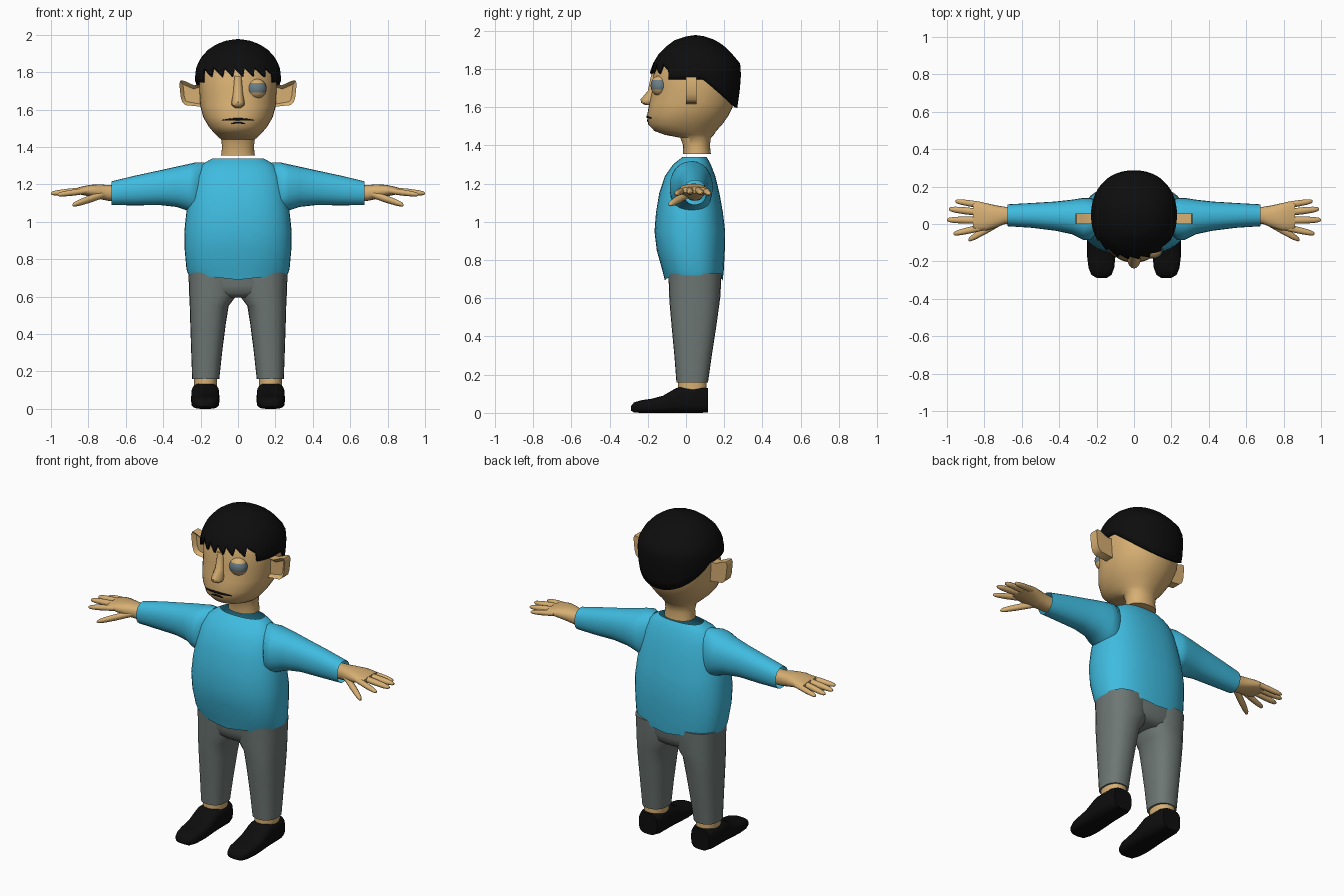
import bpy, bmesh, math
from mathutils import Vector

if "Cube" in bpy.data.objects:
    bpy.data.objects.remove(bpy.data.objects["Cube"])


def material(name, rgb):
    m = bpy.data.materials.new(name)
    m.diffuse_color = (*rgb, 1)
    m.use_nodes = True
    m.node_tree.nodes["Principled BSDF"].inputs["Base Color"].default_value = m.diffuse_color
    return m


SKIN = material("skin tan", (0.68, 0.43, 0.17))
SHIRT = material("shirt blue", (0.05, 0.50, 0.74))
TROUSER = material("trouser grey", (0.155, 0.185, 0.175))
BLACK = material("black", (0.004, 0.004, 0.004))
EYE = material("eye grey", (0.15, 0.21, 0.24))


def finish(name, bm, mats, mirror=False, solid=0, angle=50):
    bmesh.ops.recalc_face_normals(bm, faces=bm.faces)
    me = bpy.data.meshes.new(name)
    bm.to_mesh(me)
    bm.free()
    for m in mats:
        me.materials.append(m)
    me.shade_smooth()
    me.set_sharp_from_angle(angle=math.radians(angle))
    ob = bpy.data.objects.new(name, me)
    bpy.context.collection.objects.link(ob)
    if solid:
        s = ob.modifiers.new("thickness", 'SOLIDIFY')
        s.thickness, s.offset = solid, -1
    if mirror:
        ob.modifiers.new("mirror", 'MIRROR').use_clip = False
    return ob


def ring_point(a0, a1, b0, b1, th, e):
    c, s = math.cos(th), math.sin(th)
    a = math.copysign(abs(c) ** (2 / e), c)
    b = math.copysign(abs(s) ** (2 / e), s)
    return (a0 + a1) / 2 + a * (a1 - a0) / 2, (b0 + b1) / 2 + b * (b1 - b0) / 2


def loft(name, rings, mat, axis='z', n=24, e=2.0, caps=(True, True), **kw):
    """Skin over superellipse rings (t, a0, a1, b0, b1) along an axis."""
    place = {'z': lambda t, a, b: (a, b, t),
             'x': lambda t, a, b: (t, a, b),
             'y': lambda t, a, b: (a, t, b)}[axis]
    bm = bmesh.new()
    loops = [[bm.verts.new(place(r[0], *ring_point(*r[1:], 2 * math.pi * i / n, e)))
              for i in range(n)] for r in rings]
    for p, q in zip(loops, loops[1:]):
        for i in range(n):
            j = (i + 1) % n
            bm.faces.new((p[i], p[j], q[j], q[i]))
    for use, l in zip(caps, (loops[0], loops[-1])):
        if use:
            bm.faces.new(l)
    return finish(name, bm, [mat], **kw)


def sym(sections):
    return [(z, -h, h, y0, y1) for z, h, y0, y1 in sections]


def section_at(rings, z):
    for p, q in zip(rings, rings[1:]):
        if p[0] <= z <= q[0]:
            f = (z - p[0]) / (q[0] - p[0])
            return [u + (v - u) * f for u, v in zip(p, q)][1:]
    return rings[-1][1:]


# Head and neck
HE = 2.15
HEAD = sym([(1.355, .09, -.015, .13), (1.40, .085, -.015, .125), (1.44, .09, -.03, .13),
            (1.455, .107, -.11, .145), (1.475, .128, -.165, .158), (1.51, .157, -.198, .19),
            (1.56, .186, -.203, .225), (1.62, .202, -.192, .253), (1.70, .207, -.175, .265),
            (1.78, .21, -.17, .265), (1.85, .19, -.14, .24), (1.91, .135, -.07, .17),
            (1.945, .03, .02, .08)])
loft("head", HEAD, SKIN, n=40, e=HE)

# Hair shell with a jagged fringe and a low nape
HAIR = sym([(1.58, .213, -.2, .266), (1.70, .226, -.19, .283), (1.78, .23, -.19, .288),
            (1.83, .222, -.172, .283), (1.88, .197, -.142, .24), (1.92, .16, -.1, .2),
            (1.95, .115, -.06, .155), (1.97, .06, 0, .1), (1.977, .004, .046, .054)])


def hairline(x, y):
    if y < -.075 and abs(x) < .19:
        return 1.775 + .055 * (1 - ((x + .2) / .058) % 1)
    if y < .09:
        return 1.745
    return 1.745 - .15 * (y - .09) / .198


bm = bmesh.new()
N, ROWS = 180, 16
cols = []
for i in range(N):
    th = 2 * math.pi * i / N
    low = hairline(*ring_point(*section_at(HAIR, 1.75), th, HE))
    col = []
    for k in range(ROWS + 1):
        z = 1.977 - (1.977 - low) * (1 - k / ROWS) ** 2
        col.append(bm.verts.new((*ring_point(*section_at(HAIR, z), th, HE), z)))
    cols.append(col)
for i in range(N):
    p, q = cols[i], cols[(i + 1) % N]
    for k in range(ROWS):
        bm.faces.new((p[k], q[k], q[k + 1], p[k + 1]))
bm.faces.new([c[-1] for c in cols])
finish("hair", bm, [BLACK], solid=.014)

# Nose
loft("nose", sym([(1.61, .018, -.212, -.15), (1.622, .033, -.234, -.15), (1.64, .035, -.238, -.14),
                  (1.685, .027, -.2, -.14), (1.78, .02, -.18, -.14)]), SKIN, n=16)

# Ears with a hollow on the front
bm = bmesh.new()
outline = [(.19, 1.735), (.235, 1.73), (.285, 1.753), (.307, 1.757), (.314, 1.74),
           (.307, 1.67), (.298, 1.64), (.28, 1.624), (.19, 1.615)]
front = bm.faces.new([bm.verts.new((x, .0, z)) for x, z in outline])
back = bmesh.ops.extrude_face_region(bm, geom=[front], use_keep_orig=True)
bmesh.ops.translate(bm, vec=(0, .055, 0), verts=[g for g in back["geom"] if isinstance(g, bmesh.types.BMVert)])
bmesh.ops.recalc_face_normals(bm, faces=bm.faces)
bmesh.ops.inset_region(bm, faces=[front], thickness=.02)
bmesh.ops.translate(bm, vec=(0, .02, 0), verts=front.verts)
finish("ears", bm, [SKIN], mirror=True, angle=40)

# Eye: lids with a grey band between them
bm = bmesh.new()
bmesh.ops.create_uvsphere(bm, u_segments=24, v_segments=16, radius=.053)
for f in bm.faces:
    f.smooth = True
    f.material_index = int(-.018 < f.calc_center_median().z < .028)
for v in bm.verts:
    v.co = Vector((v.co.x + .1, v.co.y * .85 - .14, v.co.z + 1.712))
finish("eye", bm, [SKIN, EYE])


# Lips: thin strips that follow the face
def lip(name, half, z, h):
    a0, a1, y0, y1 = section_at(HEAD, z)
    bm = bmesh.new()
    pairs = []
    for i in range(13):
        u = i / 6 - 1
        x = u * half
        y = (y0 + y1) / 2 - (y1 - y0) / 2 * (1 - (abs(x) / a1) ** HE) ** (1 / HE) - .004
        t = h * (1 - .7 * u * u)
        pairs.append([bm.verts.new((x, y, z + d - .006 * u * u)) for d in (-t, t)])
    for p, q in zip(pairs, pairs[1:]):
        bm.faces.new((p[0], q[0], q[1], p[1]))
    finish(name, bm, [BLACK], solid=.006)


lip("upper_lip", .085, 1.549, .006)
lip("lower_lip", .038, 1.53, .005)

# Shirt body, hem raised at the sides
shirt = loft("shirt_body", sym([(.69, .267, -.11, .192), (.75, .276, -.125, .198), (.85, .285, -.153, .203),
                                (.95, .287, -.165, .205), (1.05, .276, -.157, .193), (1.15, .258, -.14, .175),
                                (1.24, .235, -.11, .153), (1.30, .2, -.068, .13), (1.322, .168, -.04, .118),
                                (1.338, .138, -.02, .108)]), SHIRT, n=40, e=2.4, caps=(False, False))
for v in shirt.data.vertices:
    if v.co.z < .7:
        v.co.z += .03 * abs(v.co.x) / .267

# Sleeves
loft("sleeves", [(.18, -.03, .11, 1.04, 1.318), (.23, -.085, .14, 1.04, 1.317), (.27, -.085, .14, 1.06, 1.308),
                 (.33, -.055, .13, 1.08, 1.295), (.42, -.036, .12, 1.09, 1.275), (.55, -.02, .112, 1.088, 1.247),
                 (.675, -.012, .105, 1.09, 1.217)], SHIRT, 'x', e=2.2, caps=(False, False), mirror=True)

# Hands and fingers
loft("hands", [(.62, .0, .092, 1.11, 1.195), (.69, .0, .092, 1.112, 1.197), (.74, -.02, .1, 1.122, 1.2),
               (.79, -.035, .112, 1.135, 1.198), (.83, -.035, .118, 1.143, 1.19), (.86, -.028, .112, 1.15, 1.182)],
     SKIN, 'x', n=20, e=2.4, mirror=True)
digits = {"little_fingers": ((.81, .1, 1.165), (.955, .122, 1.145), .017),
          "ring_fingers": ((.82, .062, 1.168), (.99, .08, 1.15), .019),
          "middle_fingers": ((.82, .02, 1.168), (1.0, .022, 1.152), .019),
          "index_fingers": ((.81, -.018, 1.166), (.965, -.052, 1.145), .018),
          "thumbs": ((.71, .015, 1.15), (.885, -.085, 1.09), .022)}
for name, (p, q, r) in digits.items():
    p, q = Vector(p), Vector(q)
    rings = []
    for f, k in ((0, 1), (.5, 1), (.8, .85), (.95, .6), (1, .25)):
        c = p.lerp(q, f)
        rings.append((c.x, c.y - r * k, c.y + r * k, c.z - r * k * .9, c.z + r * k * .9))
    loft(name, rings, SKIN, 'x', n=12, mirror=True)

# Trousers
loft("trouser_legs", [(.16, .1, .245, -.05, .115), (.3, .085, .25, -.061, .135), (.45, .066, .255, -.075, .158),
                      (.55, .05, .258, -.084, .172), (.61, .005, .261, -.088, .18), (.73, .002, .265, -.092, .186)],
     TROUSER, e=2.4, mirror=True)
loft("trouser_seat", sym([(.595, .15, -.05, .14), (.62, .22, -.078, .17), (.66, .25, -.087, .18),
                          (.73, .26, -.092, .186)]), TROUSER, n=32, e=2.5)

# Ankles and shoes
loft("ankles", [(.1, .112, .235, -.042, .108), (.2, .112, .235, -.042, .108)], SKIN, e=2.3, mirror=True)
loft("shoes", [(-.288, .145, .2, .012, .035), (-.272, .12, .228, .002, .055), (-.235, .106, .243, 0, .066),
               (-.18, .1, .25, 0, .074), (-.12, .1, .25, 0, .09), (-.055, .1, .25, 0, .128), (-.03, .1, .25, 0, .137),
               (.08, .102, .247, 0, .138), (.115, .115, .235, .003, .13)],
     BLACK, 'y', n=28, e=3.2, mirror=True)
